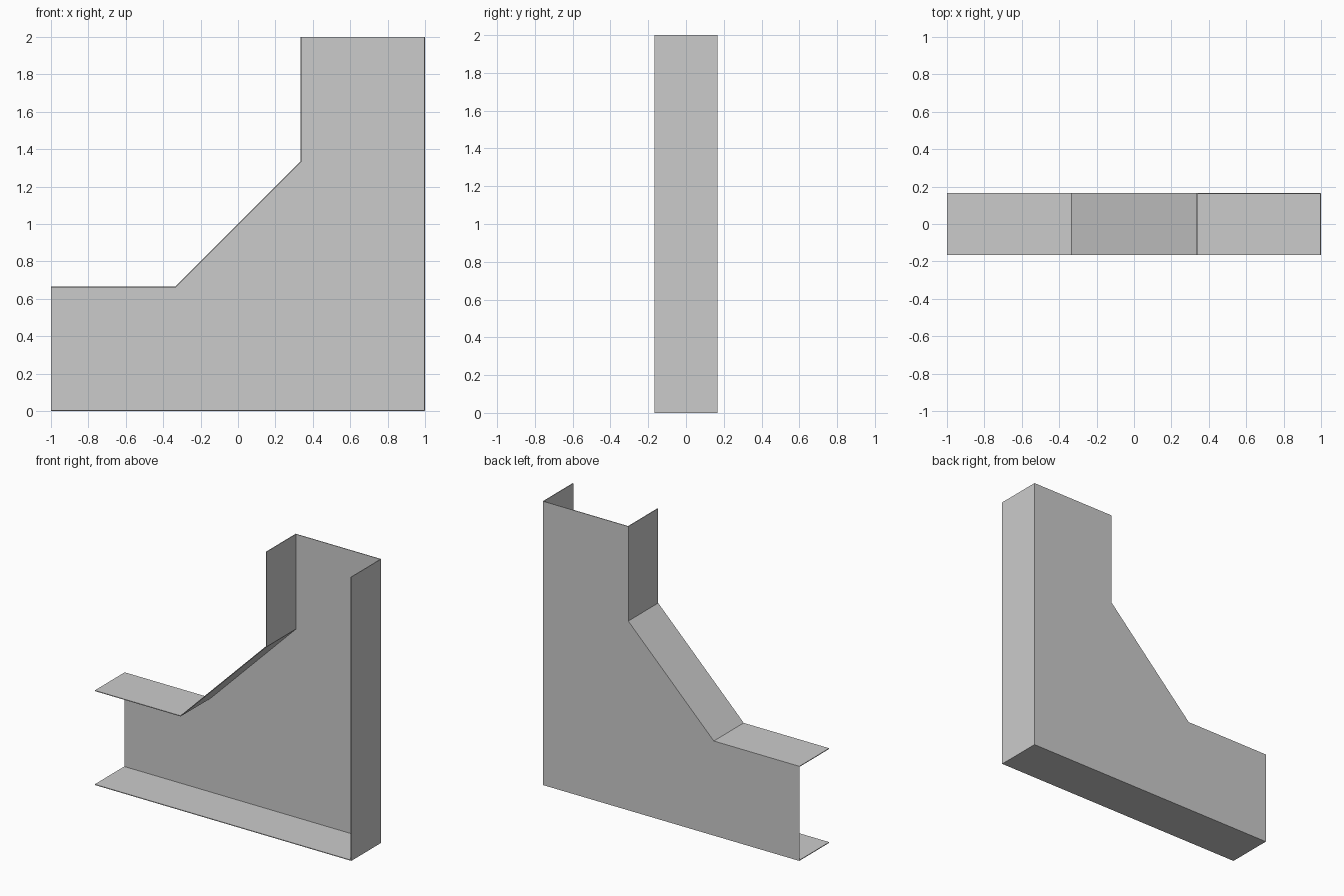
import bpy
import bmesh

cube = bpy.data.objects.get("Cube")
if cube:
    bpy.data.objects.remove(cube, do_unlink=True)

THIRD = 1 / 3
DEPTH = THIRD / 2      # half the channel depth
SHEET = 0.005          # sheet metal thickness

# Plain sheet metal
metal = bpy.data.materials.new("grey_metal")
metal.use_nodes = True
grey = (0.6, 0.6, 0.6, 1)
metal.diffuse_color = grey
metal.node_tree.nodes["Principled BSDF"].inputs["Base Color"].default_value = grey

# Elbow outline (x, z), clockwise from the front so the back plate faces +y
outline = [(-1, 0), (-1, 2 * THIRD), (-THIRD, 2 * THIRD),
           (THIRD, 4 * THIRD), (THIRD, 2), (1, 2), (1, 0)]
open_ends = {0, 4}     # the left mouth and the top mouth have no flange

bm = bmesh.new()
back = [bm.verts.new((x, DEPTH, z)) for x, z in outline]
front = [bm.verts.new((x, -DEPTH, z)) for x, z in outline]

# Back plate
bm.faces.new(back)

# Flanges folded forward along every closed edge
count = len(outline)
for i in range(count):
    j = (i + 1) % count
    if i not in open_ends:
        bm.faces.new((back[j], back[i], front[i], front[j]))

mesh = bpy.data.meshes.new("elbow_channel")
bm.to_mesh(mesh)
bm.free()
mesh.materials.append(metal)
channel = bpy.data.objects.new("elbow_channel", mesh)
bpy.context.collection.objects.link(channel)

# Thickness grows inward, keeping the outer size
solid = channel.modifiers.new("sheet_thickness", 'SOLIDIFY')
solid.thickness = SHEET
solid.offset = -1
solid.use_even_offset = True
solid.use_quality_normals = True
